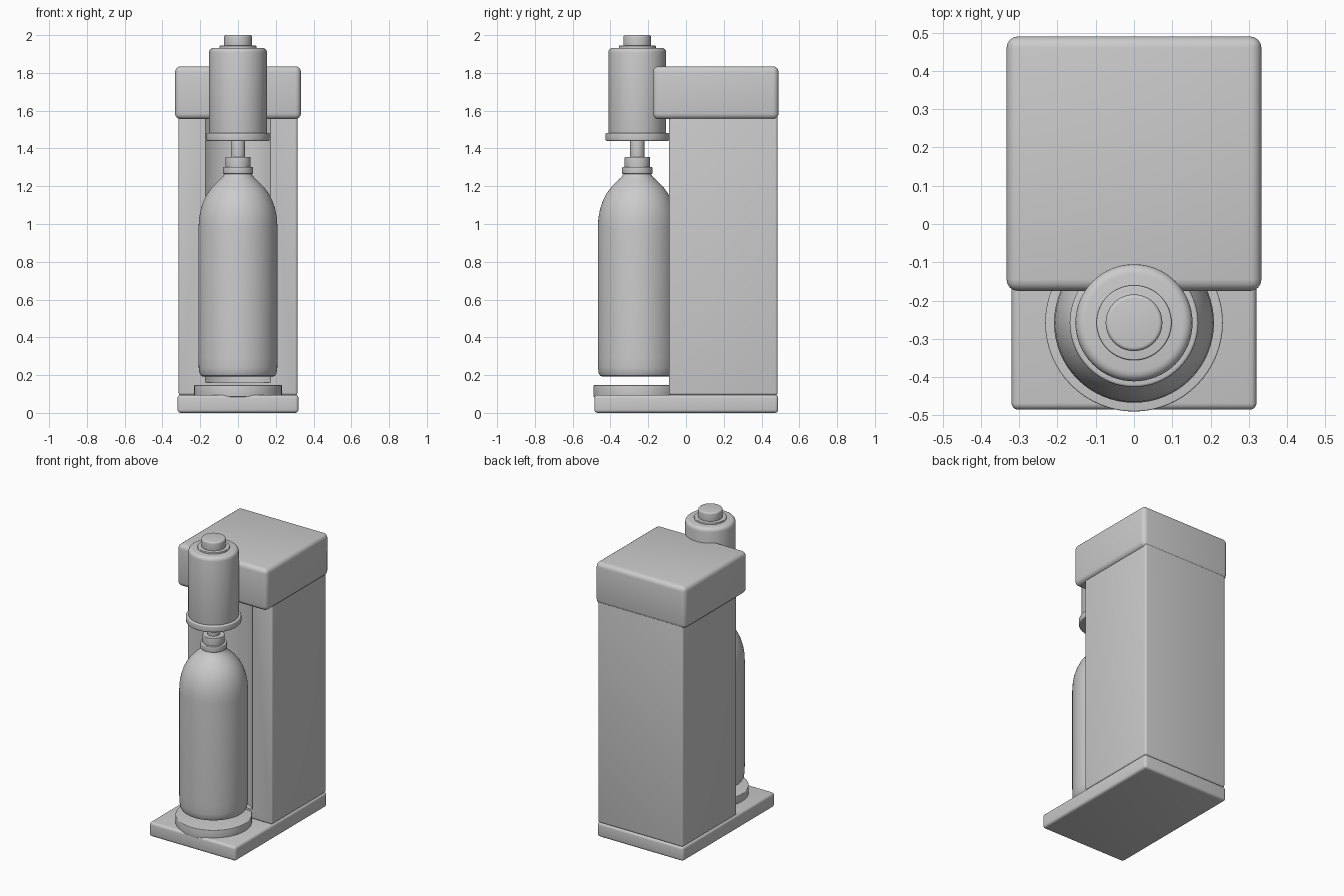
import bpy, bmesh, math

cube = bpy.data.objects.get("Cube")
if cube:
    bpy.data.objects.remove(cube, do_unlink=True)

grey = bpy.data.materials.new("plain grey")
grey.use_nodes = True
grey.diffuse_color = (0.6, 0.6, 0.6, 1)
grey.node_tree.nodes["Principled BSDF"].inputs["Base Color"].default_value = (0.6, 0.6, 0.6, 1)

AXIS_Y = -0.258  # shared axis of bottle, tray and carbonating head


def finish(bm, name):
    bmesh.ops.recalc_face_normals(bm, faces=bm.faces)
    mesh = bpy.data.meshes.new(name)
    bm.to_mesh(mesh)
    bm.free()
    obj = bpy.data.objects.new(name, mesh)
    bpy.context.collection.objects.link(obj)
    mesh.materials.append(grey)
    return obj


def smooth(obj):
    bpy.ops.object.select_all(action="DESELECT")
    obj.select_set(True)
    bpy.context.view_layer.objects.active = obj
    bpy.ops.object.shade_smooth_by_angle(angle=math.radians(35))


def rounded_box(name, half_x, y0, y1, z0, z1, radius):
    bm = bmesh.new()
    bmesh.ops.create_cube(bm, size=1)
    for v in bm.verts:
        v.co = (v.co.x * 2 * half_x,
                (y0 + y1) / 2 + v.co.y * (y1 - y0),
                (z0 + z1) / 2 + v.co.z * (z1 - z0))
    bmesh.ops.bevel(bm, geom=bm.edges[:], offset=radius, segments=4,
                    profile=0.5, affect="EDGES")
    obj = finish(bm, name)
    smooth(obj)
    return obj


def lathe(name, profile, steps=64):
    """Spin (radius, z) points around the shared axis; ends are capped."""
    bm = bmesh.new()
    rings = []
    for r, z in profile:
        rings.append([bm.verts.new((r * math.cos(2 * math.pi * i / steps),
                                    AXIS_Y + r * math.sin(2 * math.pi * i / steps), z))
                      for i in range(steps)])
    for a, b in zip(rings, rings[1:]):
        for i in range(steps):
            j = (i + 1) % steps
            bm.faces.new((a[i], a[j], b[j], b[i]))
    bm.faces.new(rings[0])
    bm.faces.new(rings[-1])
    obj = finish(bm, name)
    smooth(obj)
    return obj


def disc(name, r, z0, z1, edge):
    """Cylinder with softened rims."""
    arc = [(edge * (1 - math.cos(t)), edge * (1 - math.sin(t)))
           for t in (i * math.pi / 8 for i in range(5))]
    low = [(r - a, z0 + b) for a, b in reversed(arc)]
    high = [(r - a, z1 - b) for a, b in arc]
    return lathe(name, low + high)


# Cabinet: base plate, tower and overhanging top
rounded_box("base_plate", 0.32, -0.485, 0.488, 0.0, 0.096, 0.017)
tower = rounded_box("tower", 0.315, -0.09, 0.485, 0.094, 1.6, 0.013)
rounded_box("top_housing", 0.333, -0.175, 0.49, 1.555, 1.835, 0.03)

# Round bottle niche cut into the tower front
cutter = lathe("niche_cutter", [(0.24, 0.16), (0.24, 1.575)])
cutter.hide_render = True
cut = tower.modifiers.new("niche", "BOOLEAN")
cut.object = cutter
cut.operation = "DIFFERENCE"
cut.solver = "EXACT"
bpy.context.view_layer.objects.active = tower
bpy.ops.object.modifier_apply(modifier=cut.name)
bpy.data.objects.remove(cutter, do_unlink=True)
smooth(tower)

# Drip tray
disc("drip_tray", 0.232, 0.085, 0.147, 0.004)

# Bottle with collar and cap
lathe("bottle", [(0.188, 0.193), (0.197, 0.197), (0.204, 0.21), (0.208, 0.24),
                 (0.209, 0.30), (0.209, 0.98), (0.206, 1.03), (0.198, 1.075),
                 (0.184, 1.12), (0.164, 1.16), (0.138, 1.195), (0.108, 1.225),
                 (0.085, 1.247), (0.072, 1.265), (0.068, 1.29)])
disc("bottle_collar", 0.080, 1.265, 1.303, 0.005)
disc("bottle_cap", 0.067, 1.295, 1.355, 0.004)

# Carbonating head with stem, flange and push button
disc("stem", 0.038, 1.34, 1.46, 0.002)
disc("head_flange", 0.168, 1.44, 1.483, 0.007)
disc("head_cylinder", 0.153, 1.46, 1.933, 0.025)
disc("button_ring", 0.098, 1.92, 1.944, 0.004)
disc("push_button", 0.074, 1.93, 2.0, 0.010)
